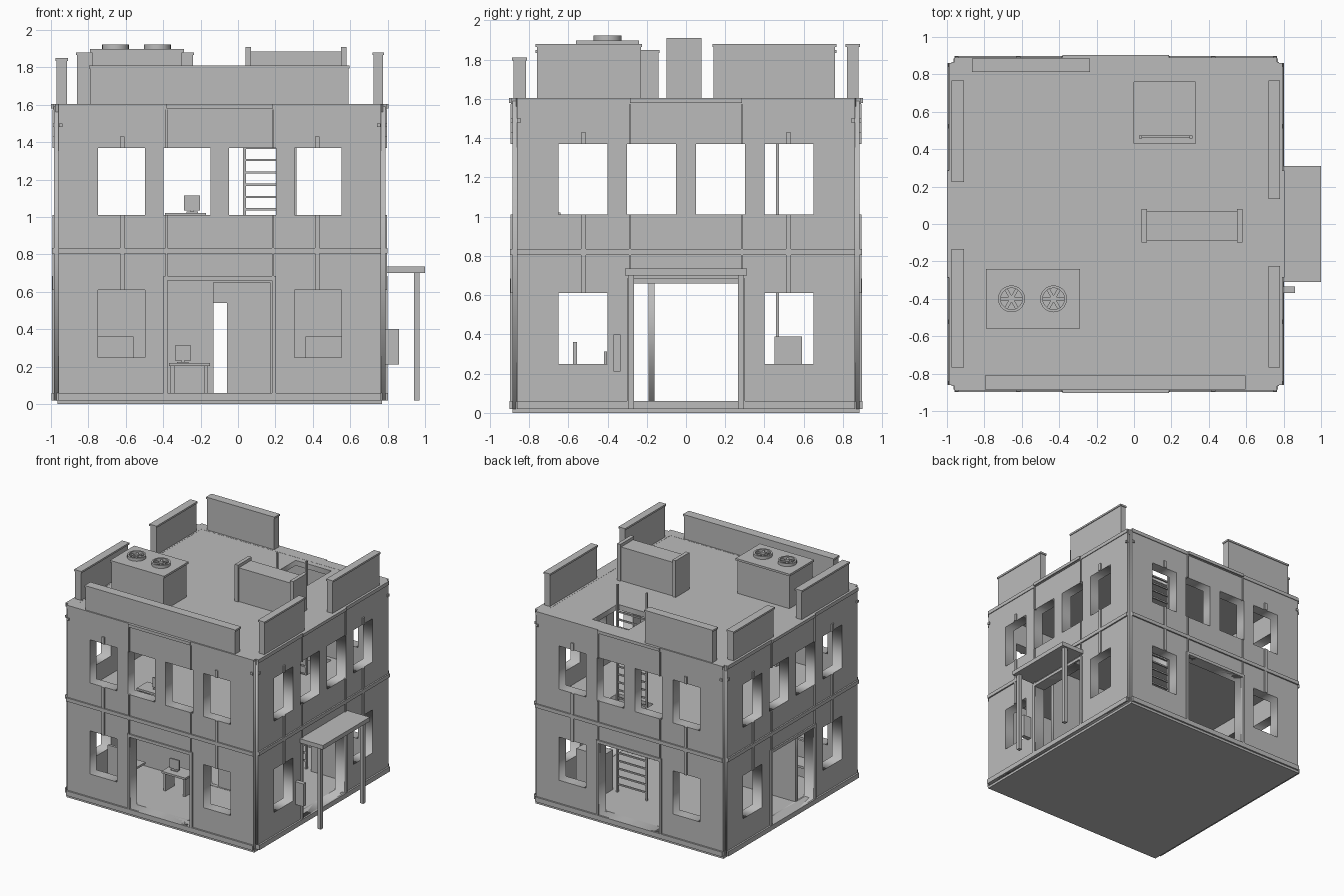
import bpy, math
from mathutils import Matrix, Vector

cube = bpy.data.objects.get("Cube")
if cube:
    bpy.data.objects.remove(cube, do_unlink=True)

grey = bpy.data.materials.new("plain grey")
grey.use_nodes = True
grey.diffuse_color = (0.5, 0.5, 0.5, 1)
grey.node_tree.nodes["Principled BSDF"].inputs["Base Color"].default_value = (0.5, 0.5, 0.5, 1)

WORLD = Matrix.Identity(4)
CX = -0.0975


def add(name, mesh, frame=WORLD):
    ob = bpy.data.objects.new(name, mesh)
    bpy.context.scene.collection.objects.link(ob)
    mesh.transform(frame)
    mesh.materials.clear()
    mesh.materials.append(grey)
    return ob


def box(name, x, y, z, frame=WORLD):
    """Box from three (low, high) ranges."""
    v = [(a, b, c) for a in x for b in y for c in z]
    f = [(0, 1, 3, 2), (4, 6, 7, 5), (0, 4, 5, 1), (2, 3, 7, 6), (0, 2, 6, 4), (1, 5, 7, 3)]
    mesh = bpy.data.meshes.new(name)
    mesh.from_pydata(v, [], f)
    return add(name, mesh, frame)


def rect(x, y):
    return [(x[0], y[0]), (x[1], y[0]), (x[1], y[1]), (x[0], y[1])]


def circle(x, y, r, n=20):
    return [(x + r * math.cos(i * math.tau / n), y + r * math.sin(i * math.tau / n)) for i in range(n)]


def plate(name, loops, z, frame=WORLD):
    """Flat plate with holes: first loop is the outline, the rest are cut out."""
    cu = bpy.data.curves.new(name + "_outline", 'CURVE')
    cu.dimensions = '2D'
    cu.fill_mode = 'BOTH'
    cu.extrude = (z[1] - z[0]) / 2
    for pts in loops:
        s = cu.splines.new('POLY')
        s.points.add(len(pts) - 1)
        for p, q in zip(s.points, pts):
            p.co = (q[0], q[1], 0, 1)
        s.use_cyclic_u = True
    tmp = bpy.data.objects.new(name + "_outline", cu)
    bpy.context.scene.collection.objects.link(tmp)
    dg = bpy.context.evaluated_depsgraph_get()
    mesh = bpy.data.meshes.new_from_object(tmp.evaluated_get(dg))
    mesh.name = name
    bpy.data.objects.remove(tmp, do_unlink=True)
    mesh.transform(Matrix.Translation((0, 0, (z[0] + z[1]) / 2)))
    return add(name, mesh, frame)


# Four facades sharing one layout: u along the wall, v up, w outward
LOW, HIGH = (0.25, 0.61), (1.01, 1.37)
for k, side in enumerate(("front", "right", "back", "left")):
    out, half = (0.885, 0.86) if k % 2 else (0.885, 0.8625)
    frame = (Matrix.Translation((CX, 0, 0)) @ Matrix.Rotation(k * math.pi / 2, 4, 'Z')
             @ Matrix.Rotation(math.pi / 2, 4, 'X'))
    holes = [rect((-0.28, 0.28), (0.06, 0.66))]
    for s in (-1, 1):
        near, far = sorted((s * 0.05, s * 0.3)), sorted((s * 0.4, s * 0.65))
        holes += [rect(near, HIGH), rect(far, HIGH), rect(far, LOW)]
    plate(side + "_wall", [rect((-half, half), (0.02, 1.59))] + holes, (out - 0.09, out), frame)

    # Base course, belt, cornice
    for label, v, grow in (("base", (0.02, 0.06), 0.014), ("belt", (0.805, 0.835), 0.012),
                           ("cornice", (1.575, 1.605), 0.006)):
        box(f"{side}_{label}", (-half, half), v, (out - 0.08, out + grow), frame)
    box(side + "_cornice_centre", (-0.285, 0.285), (1.58, 1.605), (out, out + 0.018), frame)
    # Door surround
    box(side + "_door_head", (-0.3, 0.3), (0.66, 0.685), (out - 0.09, out + 0.012), frame)
    for s in (-1, 1):
        def upright(name, c, w, v, grow):
            box(f"{side}_{name}", (s * c - w / 2, s * c + w / 2), v, (out - 0.01, out + grow), frame)
        upright("door_jamb", 0.29, 0.02, (0.06, 0.66), 0.012)
        # Ribs dividing the bays and pilaster strips above the windows
        upright("bay_rib_low", 0.285, 0.01, (0.685, 1.01), 0.01)
        upright("bay_rib_high", 0.285, 0.01, (1.37, 1.575), 0.01)
        upright("window_strip_low", 0.5225, 0.024, (0.61, 1.01), 0.01)
        upright("window_strip_high", 0.5225, 0.024, (1.37, 1.43), 0.01)
        upright("corner_clip", 0.85, 0.02, (1.48, 1.5), 0.01)

# Floors and roof, with the hatch cut through
hatch = rect((0, 0.33), (0.43, 0.76))
box("foundation", (-0.965, 0.77), (-0.885, 0.885), (0, 0.02))
box("ground_floor", (-0.97, 0.77), (-0.865, 0.865), (0.015, 0.058))
plate("upper_floor", [rect((-0.93, 0.73), (-0.83, 0.83)), hatch], (0.8, 0.86))
plate("roof", [rect((-0.975, 0.775), (-0.865, 0.865)), hatch], (1.56, 1.604))

# Parapet sections with copings
parapets = [("front", (-0.79, 0.59), (-0.88, -0.815), 1.81),
            ("back", (-0.86, -0.24), (0.82, 0.88), 1.88),
            ("left_rear", (-0.97, -0.915), (0.23, 0.76), 1.85),
            ("left_fore", (-0.97, -0.915), (-0.76, -0.14), 1.85),
            ("right_rear", (0.725, 0.775), (0.14, 0.76), 1.88),
            ("right_fore", (0.725, 0.775), (-0.76, -0.23), 1.88)]
for name, x, y, top in parapets:
    box(name + "_parapet", x, y, (1.6, top - 0.01))
    box(name + "_coping", (x[0] - 0.006, x[1] + 0.006), (y[0] - 0.006, y[1] + 0.006), (top - 0.015, top))

# Rooftop cooling unit with two fans
box("cooling_unit", (-0.78, -0.3), (-0.555, -0.25), (1.6, 1.88))
box("cooling_unit_lid", (-0.79, -0.29), (-0.56, -0.24), (1.88, 1.897))
for i, x in enumerate((-0.655, -0.43)):
    plate(f"fan_ring_{i}", [circle(x, -0.4, 0.072), circle(x, -0.4, 0.058)], (1.895, 1.922))
    plate(f"fan_hub_{i}", [circle(x, -0.4, 0.018)], (1.895, 1.918))
    for b in range(3):
        turn = Matrix.Translation((x, -0.4, 1.908)) @ Matrix.Rotation(b * math.pi / 3, 4, 'Z')
        box(f"fan_blade_{i}_{b}", (-0.06, 0.06), (-0.009, 0.009), (-0.004, 0.004), turn)

# Rooftop vent housing with raised ends
box("vent_housing", (0.05, 0.57), (-0.09, 0.07), (1.6, 1.885))
for i, x in enumerate((0.04, 0.55)):
    box(f"vent_end_{i}", (x, x + 0.03), (-0.1, 0.08), (1.6, 1.91))

# Ladder from ground to roof
for i, x in enumerate((0.035, 0.305)):
    box(f"ladder_rail_{i}", (x - 0.007, x + 0.007), (0.458, 0.474), (0.06, 1.79))
for i in range(23):
    z = 0.125 + 0.0655 * i
    box(f"ladder_rung_{i}", (0.035, 0.305), (0.46, 0.472), (z - 0.006, z + 0.006))

# Canopy and wall box on the right side
box("canopy_roof", (0.78, 1.0), (-0.31, 0.31), (0.7, 0.735))
for i, y in enumerate((-0.28, 0.28)):
    box(f"canopy_post_{i}", (0.94, 0.97), (y - 0.015, y + 0.015), (0.02, 0.7))
box("wall_box", (0.78, 0.862), (-0.37, -0.335), (0.21, 0.4))

# Ground floor partition with a partly open sliding door
into = Matrix.Translation((0, -0.16, 0)) @ Matrix.Rotation(math.pi / 2, 4, 'X')
plate("partition", [rect((-0.9, 0.7), (0.05, 0.81)), rect((-0.13, 0.17), (0.06, 0.65))], (0, 0.03), into)
box("transom", (-0.13, 0.17), (-0.18, -0.165), (0.54, 0.65))
box("sliding_door", (-0.06, 0.17), (-0.18, -0.165), (0.058, 0.54))


def desk(name, x, y, floor, screen):
    """Desk with side panels and a small monitor."""
    box(name + "_top", x, y, (floor + 0.145, floor + 0.162))
    for i, a in enumerate((x[0] + 0.01, x[1] - 0.03)):
        box(f"{name}_side_{i}", (a, a + 0.02), (y[0] + 0.01, y[1] - 0.01), (floor, floor + 0.145))
    m, c = (y[0] + y[1]) / 2, screen
    box(name + "_monitor_foot", (c - 0.03, c + 0.03), (m - 0.015, m + 0.015), (floor + 0.16, floor + 0.168))
    box(name + "_monitor_neck", (c - 0.008, c + 0.008), (m, m + 0.008), (floor + 0.16, floor + 0.19))
    box(name + "_monitor", (c - 0.043, c + 0.043), (m - 0.007, m + 0.007), (floor + 0.175, floor + 0.255))


# Furniture
desk("hall_desk", (-0.37, -0.15), (-0.48, -0.34), 0.058, -0.295)
desk("upper_desk", (-0.39, -0.17), (-0.78, -0.64), 0.86, -0.245)
for i, x in enumerate(((-0.8, -0.56), (0.36, 0.6))):
    box(f"side_desk_top_{i}", x, (-0.57, -0.42), (0.205, 0.222))
    box(f"side_desk_screen_{i}", x, (-0.575, -0.555), (0.058, 0.36))
box("cabinet", (0.36, 0.6), (0.45, 0.59), (0.058, 0.39))
